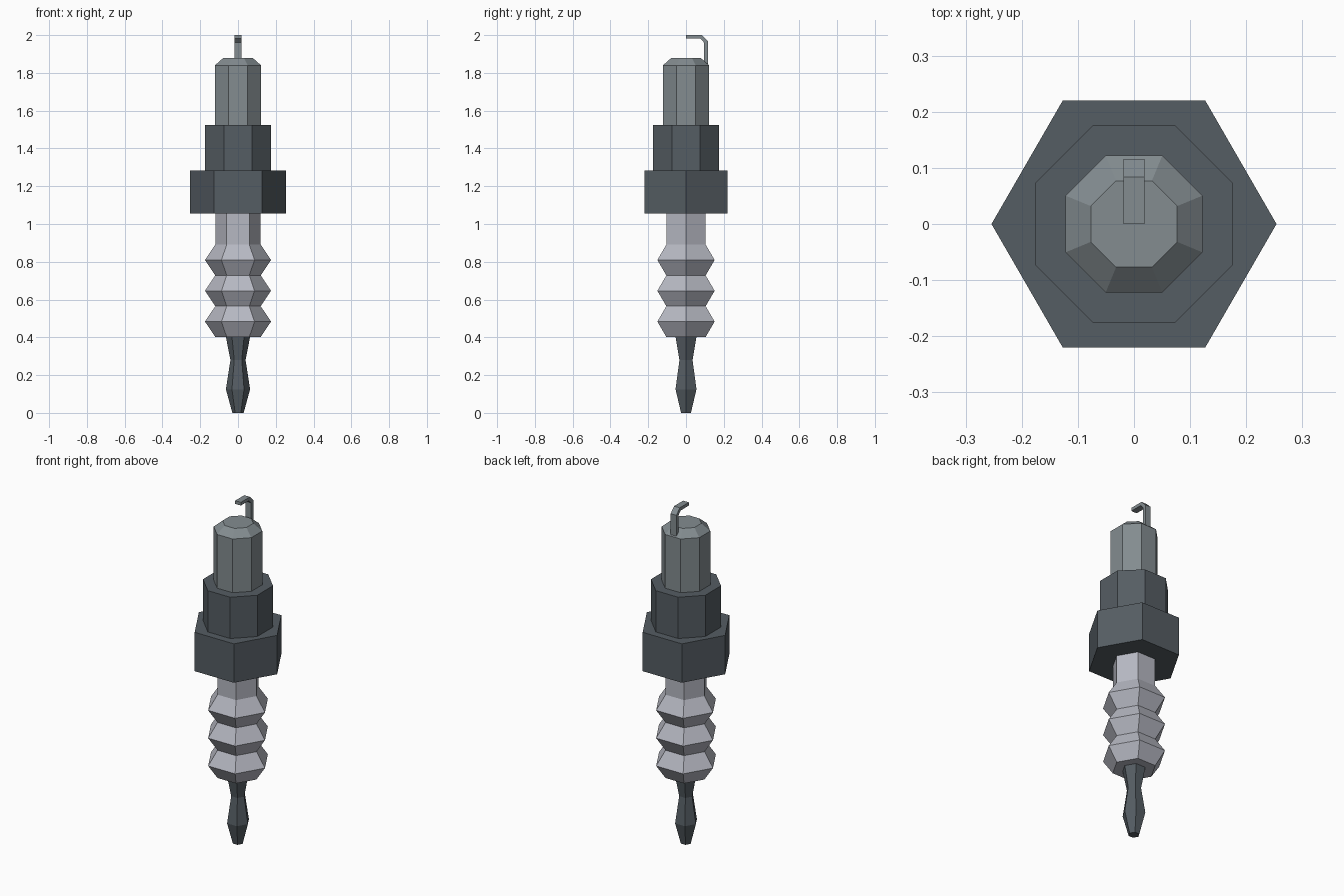
import bpy
import bmesh
import math

if "Cube" in bpy.data.objects:
    bpy.data.objects.remove(bpy.data.objects["Cube"])


def material(name, rgb):
    """Flat colour given as sRGB 0-255, stored linear."""
    lin = [((c / 255 + 0.055) / 1.055) ** 2.4 for c in rgb]
    m = bpy.data.materials.new(name)
    m.diffuse_color = (*lin, 1)
    m.use_nodes = True
    m.node_tree.nodes["Principled BSDF"].inputs["Base Color"].default_value = m.diffuse_color
    return m


dark = material("dark steel", (85, 93, 99))
steel = material("grey steel", (131, 140, 144))
ceramic = material("pale ceramic", (182, 184, 194))


def finish(name, bm, mat):
    bmesh.ops.recalc_face_normals(bm, faces=bm.faces)
    me = bpy.data.meshes.new(name)
    bm.to_mesh(me)
    bm.free()
    me.materials.append(mat)
    ob = bpy.data.objects.new(name, me)
    bpy.context.collection.objects.link(ob)
    return ob


def lathe(name, sides, profile, mat, turn=0.0):
    """Low-poly turned part from (radius, z) pairs, capped at both ends."""
    bm = bmesh.new()
    rings = []
    for r, z in profile:
        angles = [turn + 2 * math.pi * i / sides for i in range(sides)]
        rings.append([bm.verts.new((r * math.cos(a), r * math.sin(a), z)) for a in angles])
    for lo, hi in zip(rings, rings[1:]):
        for i in range(sides):
            j = (i + 1) % sides
            bm.faces.new((lo[i], lo[j], hi[j], hi[i]))
    bm.faces.new(rings[0])
    bm.faces.new(rings[-1])
    return finish(name, bm, mat)


# Terminal pin at the bottom
lathe("terminal", 6, [(0.03, 0), (0.064, 0.125), (0.04, 0.28), (0.064, 0.402)], dark)

# Ribbed ceramic insulator: three ridges, then a straight neck
pitch = 0.163
ribs = [(0.12, 0.402)]
for k in range(3):
    z = 0.402 + k * pitch
    ribs += [(0.175, z + pitch / 2), (0.12, z + pitch)]
lathe("insulator", 6, ribs + [(0.12, 1.056)], ceramic)

# Hexagonal nut and octagonal collar
lathe("hex_nut", 6, [(0.254, 1.055), (0.254, 1.283)], dark)
eighth = math.pi / 8
flat = 1 / math.cos(eighth)  # flat distance to corner radius
lathe("collar", 8, [(0.176 * flat, 1.28), (0.176 * flat, 1.525)], dark, eighth)

# Threaded barrel with chamfered end
lathe("barrel", 8, [(0.122 * flat, 1.523), (0.122 * flat, 1.84), (0.077 * flat, 1.88)],
      steel, eighth)

# Bent ground electrode: side profile (y, z) extruded across x
outline = [(0.116, 1.83), (0.116, 1.968), (0.084, 2.0), (0, 2.0),
           (0, 1.981), (0.076, 1.981), (0.096, 1.96), (0.096, 1.83)]
bm = bmesh.new()
face = bm.faces.new([bm.verts.new((-0.0185, y, z)) for y, z in outline])
ext = bmesh.ops.extrude_face_region(bm, geom=[face])
for v in (g for g in ext["geom"] if isinstance(g, bmesh.types.BMVert)):
    v.co.x = 0.0185
finish("ground_electrode", bm, steel)
